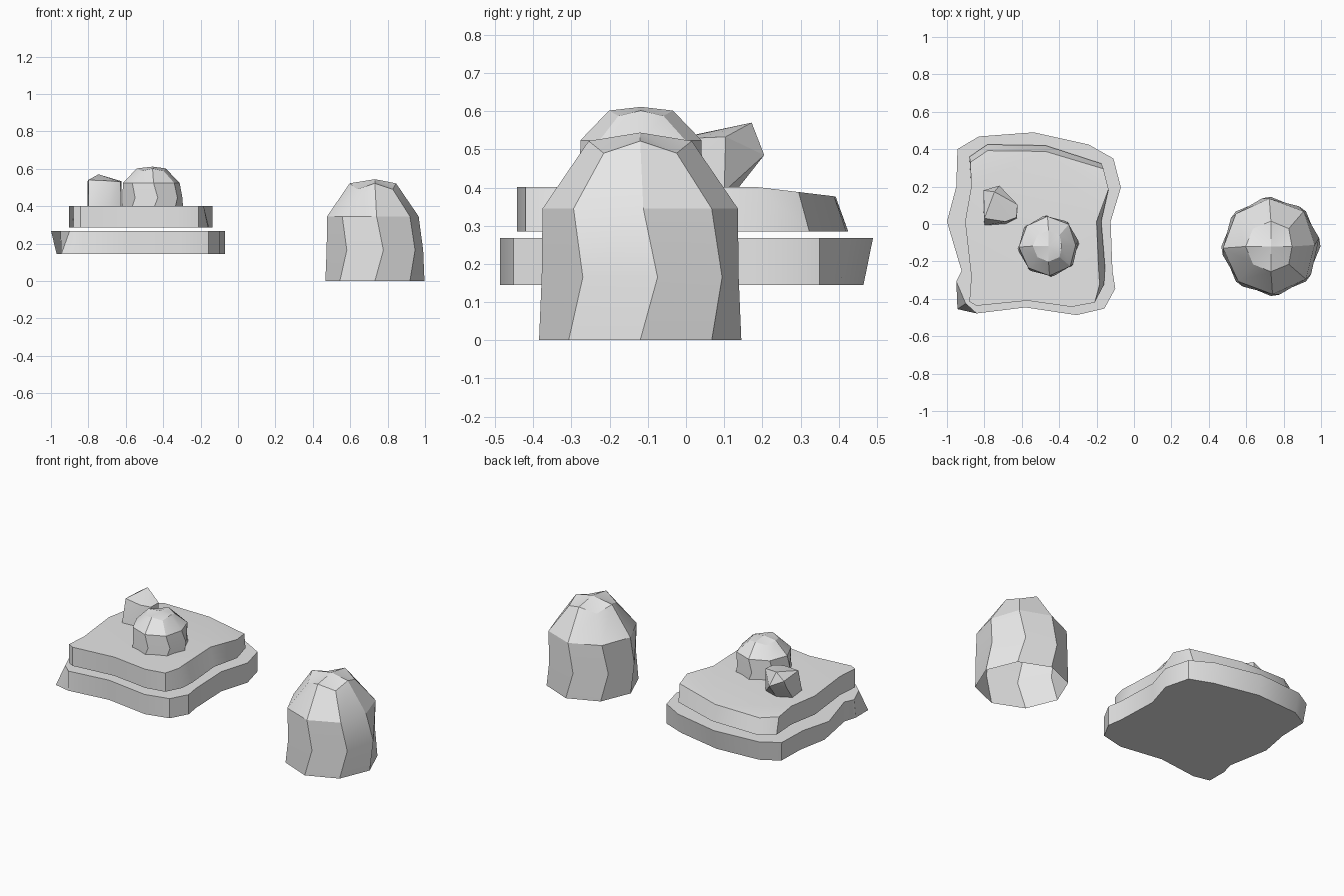
import bpy, bmesh, math

if "Cube" in bpy.data.objects:
    bpy.data.objects.remove(bpy.data.objects["Cube"])

stone = bpy.data.materials.new("pale_grey_stone")
stone.diffuse_color = (0.8, 0.8, 0.8, 1)
stone.use_nodes = True
stone.node_tree.nodes["Principled BSDF"].inputs["Base Color"].default_value = stone.diffuse_color


def finish(bm, name, angle):
    bmesh.ops.recalc_face_normals(bm, faces=bm.faces)
    me = bpy.data.meshes.new(name)
    bm.to_mesh(me)
    bm.free()
    ob = bpy.data.objects.new(name, me)
    bpy.context.collection.objects.link(ob)
    me.materials.append(stone)
    bpy.ops.object.select_all(action='DESELECT')
    ob.select_set(True)
    bpy.context.view_layer.objects.active = ob
    bpy.ops.object.shade_smooth_by_angle(angle=math.radians(angle))
    return ob


def slab(name, top, z0, top_z, bottom_fix):
    """Extruded outline; bottom_fix moves single bottom corners (index: xy)."""
    bm = bmesh.new()
    up = [bm.verts.new((x, y, top_z(y))) for x, y in top]
    low = [bm.verts.new((*bottom_fix.get(i, p), z0)) for i, p in enumerate(top)]
    n = len(top)
    for i in range(n):
        j = (i + 1) % n
        bm.faces.new((low[i], low[j], up[j], up[i]))
    caps = [bm.faces.new(up), bm.faces.new(low[::-1])]
    bmesh.ops.triangulate(bm, faces=caps)
    return finish(bm, name, 35)


def boulder(name, centre, base, sxy, sz):
    """Eight-sided twisted dome, open underneath."""
    bm = bmesh.new()
    # radius, height, twist in degrees, drop on the diagonal corners
    rings = [(0.265, 0, 0, 0), (0.262, 0.165, 10, 0),
             (0.256, 0.345, 2, 0), (0.135, 0.522, 0, 0.032)]
    loops = []
    for k, (r, z, twist, drop) in enumerate(rings):
        loop = []
        for i in range(8):
            a = math.radians(45 * i + twist)
            rr = r - (0.022 if k > 1 and i == 0 else 0)
            zz = z - drop * (i % 2)
            loop.append(bm.verts.new((centre[0] + sxy * rr * math.cos(a),
                                      centre[1] + sxy * rr * math.sin(a),
                                      base + sz * zz)))
        loops.append(loop)
    for a, b in zip(loops, loops[1:]):
        for i in range(8):
            j = (i + 1) % 8
            bm.faces.new((a[i], a[j], b[j], b[i]))
    tip = bm.verts.new((*centre, base + sz * 0.544))
    for i in range(8):
        bm.faces.new((loops[-1][i], loops[-1][(i + 1) % 8], tip))
    return finish(bm, name, 30)


# Lower stone step
lower = [(-.944, .40), (-.83, .468), (-.537, .49), (-.243, .425), (-.11, .35),
         (-.07, .195), (-.125, .013), (-.115, -.25), (-.10, -.345), (-.158, -.452),
         (-.307, -.487), (-.58, -.446), (-.842, -.478), (-.90, -.425),
         (-.95, -.307), (-.922, -.25), (-1.0, .013), (-.95, .2)]
slab("lower_step", lower, 0.145, lambda y: 0.268,
     {0: (-.93, .385), 1: (-.82, .447), 2: (-.537, .465), 3: (-.25, .405),
      13: (-.944, -.455), 14: (-.945, -.33), 16: (-.97, .013), 17: (-.935, .2)})

# Upper stone step, its top falling away towards the back
upper = [(-.875, .33), (-.783, .392), (-.473, .388), (-.163, .295), (-.136, .185),
         (-.2, .013), (-.19, -.23), (-.184, -.323), (-.21, -.42), (-.334, -.443),
         (-.57, -.41), (-.842, -.437), (-.88, -.415), (-.87, -.28),
         (-.903, .013), (-.87, .2)]
slab("upper_step", upper, 0.285, lambda y: 0.402 - 0.12 * max(0, y - 0.18),
     {0: (-.88, .36), 1: (-.783, .425), 2: (-.473, .42), 3: (-.174, .323),
      5: (-.175, .013), 6: (-.155, -.23), 7: (-.16, -.323)})

# Rounded boulders: the large one on the ground, the small one on the steps
boulder("large_boulder", (0.732, -0.12), 0, 1, 1)
boulder("small_boulder", (-0.457, -0.118), 0.372, 0.62, 0.44)

# Angular loose rock on the steps
bm = bmesh.new()
for p in [(-.805, .18, .53), (-.746, .172, .57), (-.72, .205, .485), (-.623, .104, .533),
          (-.628, .035, .53), (-.687, .013, .535), (-.8, .03, .54), (-.8, -.008, .39),
          (-.687, .0, .39), (-.625, .03, .39), (-.623, .1, .39), (-.72, .13, .39),
          (-.805, .09, .39), (-.805, .155, .48)]:
    bm.verts.new(p)
bmesh.ops.convex_hull(bm, input=bm.verts)
finish(bm, "loose_rock", 25)
